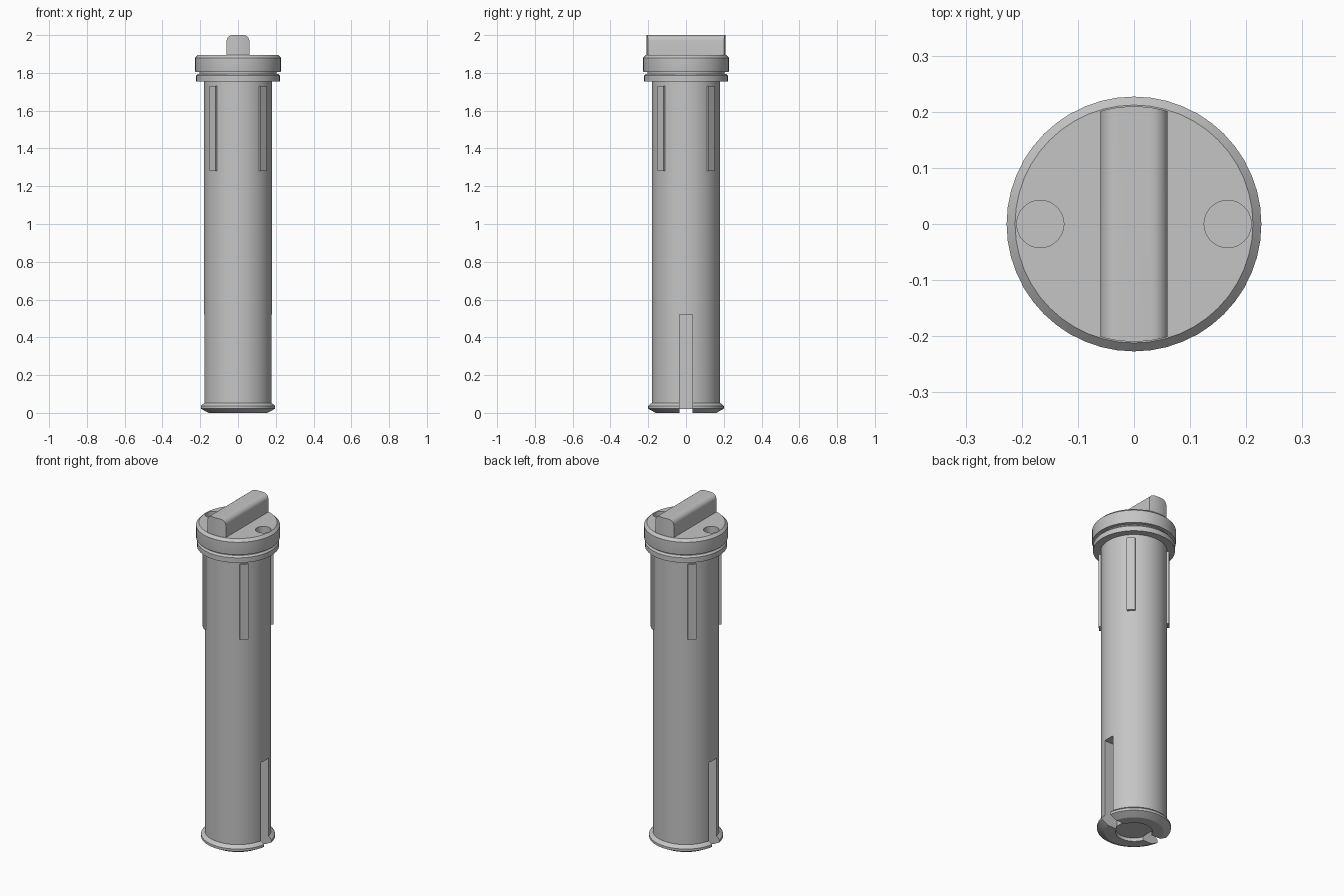
import bpy, bmesh, math
from mathutils import Matrix, Vector

if "Cube" in bpy.data.objects:
    bpy.data.objects.remove(bpy.data.objects["Cube"])

grey = bpy.data.materials.new("plain grey")
grey.use_nodes = True
colour = (0.56, 0.56, 0.56, 1)
grey.diffuse_color = colour
grey.node_tree.nodes["Principled BSDF"].inputs["Base Color"].default_value = colour


def make(name, bm):
    bmesh.ops.recalc_face_normals(bm, faces=bm.faces)
    mesh = bpy.data.meshes.new(name)
    bm.to_mesh(mesh)
    bm.free()
    mesh.materials.append(grey)
    obj = bpy.data.objects.new(name, mesh)
    bpy.context.collection.objects.link(obj)
    return obj


def lathe(name, profile, steps=48):
    bm = bmesh.new()
    verts = [bm.verts.new((r, 0, z)) for r, z in profile]
    edges = [bm.edges.new(pair) for pair in zip(verts, verts[1:])]
    bmesh.ops.spin(bm, geom=verts + edges, axis=(0, 0, 1), cent=(0, 0, 0),
                   angle=math.tau, steps=steps)
    bmesh.ops.remove_doubles(bm, verts=bm.verts, dist=0.0001)
    return make(name, bm)


def box(name, low, high, turn=0):
    low, high = Vector(low), Vector(high)
    bm = bmesh.new()
    matrix = (Matrix.Rotation(turn, 4, "Z") @ Matrix.Translation((low + high) / 2)
              @ Matrix.Diagonal((*(high - low), 1)))
    bmesh.ops.create_cube(bm, size=1, matrix=matrix)
    return make(name, bm)


def cylinder(name, x, radius, bottom, top):
    bm = bmesh.new()
    bmesh.ops.create_cone(bm, cap_ends=True, segments=48, radius1=radius,
                          radius2=radius, depth=top - bottom,
                          matrix=Matrix.Translation((x, 0, (top + bottom) / 2)))
    return make(name, bm)


def boolean(obj, cutter, operation="DIFFERENCE"):
    cutter.hide_render = True
    mod = obj.modifiers.new("cut", "BOOLEAN")
    mod.operation = operation
    mod.solver = "EXACT"
    mod.object = cutter
    bpy.context.view_layer.objects.active = obj
    bpy.ops.object.modifier_apply(modifier=mod.name)
    bpy.data.objects.remove(cutter)


# Turned body: recessed foot, snap lip, shaft, collar, seal groove and cap
body = lathe("body", [
    (0, 0.02), (0.1, 0.02), (0.1, 0), (0.16, 0), (0.2, 0.022), (0.2, 0.036),
    (0.193, 0.045), (0.18, 0.053), (0.18, 1.755), (0.222, 1.755),
    (0.222, 1.785), (0.213, 1.795), (0.205, 1.795), (0.205, 1.805),
    (0.226, 1.805), (0.227, 1.81), (0.227, 1.88), (0.212, 1.895), (0, 1.895)])

# Side slots at the foot and pin holes in the cap
for side in (-1, 1):
    x1, x2 = sorted((side * 0.09, side * 0.3))
    boolean(body, box("slot_cutter", (x1, -0.035, -0.1), (x2, 0.035, 0.52)))
    boolean(body, cylinder("hole_cutter", side * 0.167, 0.042, 1.835, 2))

# Four guide ribs under the collar
ribs = [box(f"guide_rib_{i + 1}", (0.16, -0.023, 1.28), (0.191, 0.023, 1.73),
            math.radians(45 + 90 * i)) for i in range(4)]

# Grip bar with rounded top edges, its ends following the cap
half, top, rnd = 0.06, 2.0, 0.03
outline = [(-half, 1.88), (half, 1.88)]
for centre, start in ((half - rnd, 0), (rnd - half, 90)):
    for k in range(7):
        a = math.radians(start + k * 15)
        outline.append((centre + rnd * math.cos(a), top - rnd + rnd * math.sin(a)))
bm = bmesh.new()
face = bm.faces.new([bm.verts.new((x, -0.3, z)) for x, z in outline])
extruded = bmesh.ops.extrude_face_region(bm, geom=[face])["geom"]
bmesh.ops.translate(bm, vec=(0, 0.6, 0),
                    verts=[v for v in extruded if isinstance(v, bmesh.types.BMVert)])
grip = make("grip_bar", bm)
boolean(grip, cylinder("grip_trimmer", 0, 0.21, 1.8, 2.1), "INTERSECT")

# Smooth curved surfaces while keeping crisp edges
bpy.ops.object.select_all(action="DESELECT")
for obj in [body, grip] + ribs:
    obj.select_set(True)
bpy.context.view_layer.objects.active = body
bpy.ops.object.shade_smooth_by_angle(angle=math.radians(25))
